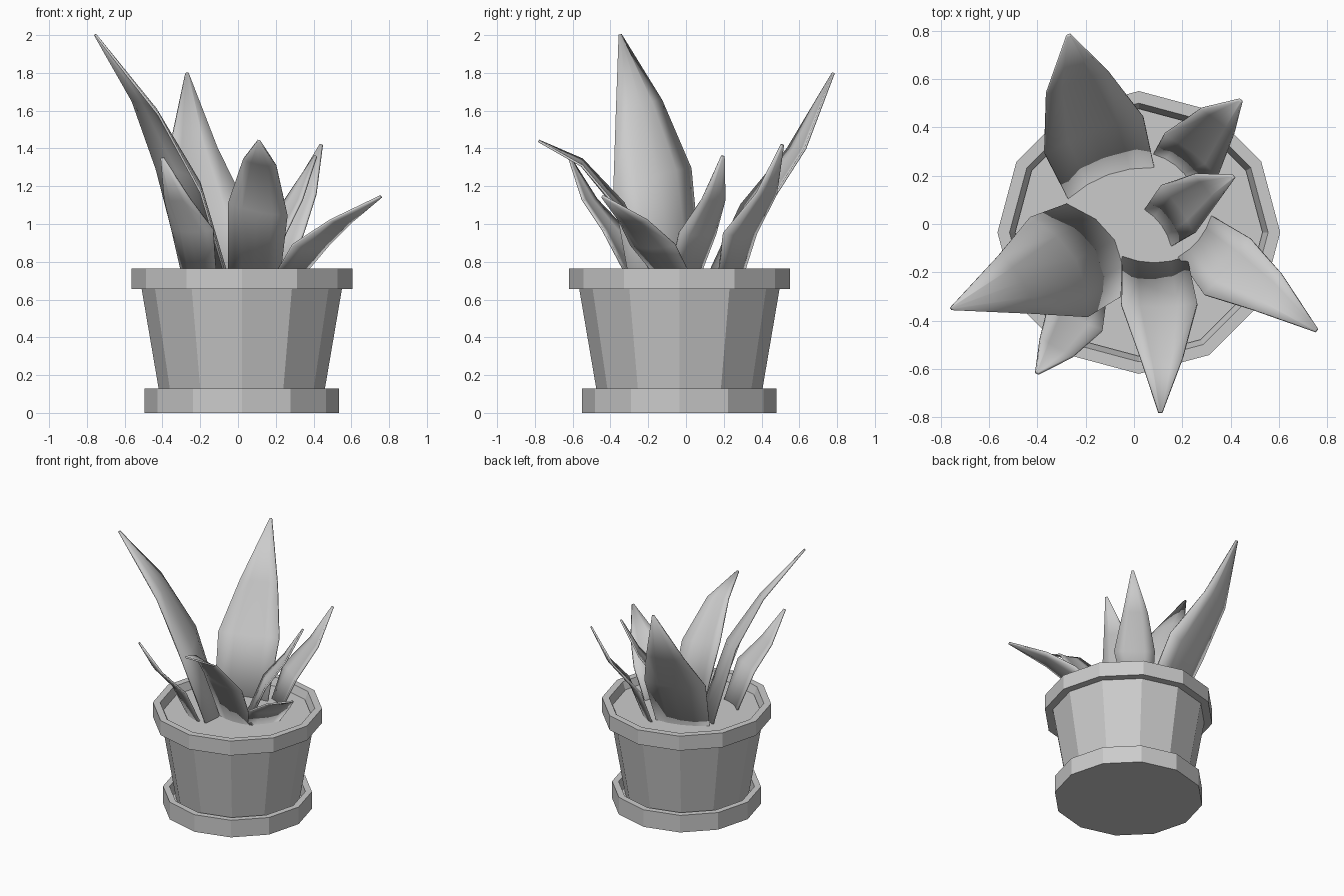
import bpy, bmesh, math
from mathutils import Vector

if "Cube" in bpy.data.objects:
    bpy.data.objects.remove(bpy.data.objects["Cube"])

CENTRE = Vector((0.02, -0.035, 0))
SIDES = 12


def make_object(name, verts, faces):
    mesh = bpy.data.meshes.new(name)
    mesh.from_pydata(verts, [], faces)
    bm = bmesh.new()
    bm.from_mesh(mesh)
    bmesh.ops.remove_doubles(bm, verts=bm.verts, dist=1e-5)
    bmesh.ops.recalc_face_normals(bm, faces=bm.faces)
    bm.to_mesh(mesh)
    bm.free()
    obj = bpy.data.objects.new(name, mesh)
    bpy.context.collection.objects.link(obj)
    return obj


def lathe(name, profile):
    """Closed 12-sided turned solid; first and last rings become caps."""
    verts = [CENTRE + Vector((r * math.cos(math.tau * i / SIDES),
                              r * math.sin(math.tau * i / SIDES), z))
             for r, z in profile for i in range(SIDES)]
    faces = [(k * SIDES + i, k * SIDES + (i + 1) % SIDES,
              (k + 1) * SIDES + (i + 1) % SIDES, (k + 1) * SIDES + i)
             for k in range(len(profile) - 1) for i in range(SIDES)]
    last = (len(profile) - 1) * SIDES
    faces += [tuple(range(SIDES))[::-1], tuple(range(last, last + SIDES))]
    return make_object(name, verts, faces)


def leaf(name, spine, widths, azimuth, roll=0.0, cup=-0.1):
    """Pointed blade: cupped cross-sections swept along a four-point spine."""
    a = math.radians(azimuth)
    side = Vector((math.sin(a), -math.cos(a), roll)).normalized()
    pts = [Vector(p) for p in spine]
    n = 5
    verts = []
    for k, (p, w) in enumerate(zip(pts, widths + [0.015])):
        tangent = pts[min(k + 1, 3)] - pts[max(k - 1, 0)]
        up = side.cross(tangent).normalized()
        if k == 0:
            up = Vector((up.x, up.y, 0)).normalized()
        if up.x * math.cos(a) + up.y * math.sin(a) > 0:
            up = -up                      # towards the middle of the plant
        depth = cup * w * (1 - 0.25 * k)
        for j in range(n):
            t = 2 * j / (n - 1) - 1
            s = side if k else Vector((side.x, side.y, 0)).normalized()
            # keep the edges in place and bow the middle
            verts.append(p + s * (w / 2 * t) + up * (depth * (1 - t * t)))
    faces = [(k * n + j, k * n + j + 1, (k + 1) * n + j + 1, (k + 1) * n + j)
             for k in range(3) for j in range(n - 1)]
    obj = make_object(name, verts, faces)
    mod = obj.modifiers.new("thickness", "SOLIDIFY")
    mod.thickness = 0.012
    mod.offset = 0
    bpy.ops.object.select_all(action="DESELECT")
    bpy.context.view_layer.objects.active = obj
    obj.select_set(True)
    bpy.ops.object.shade_smooth_by_angle(angle=math.radians(30))
    return obj


# Saucer with a shallow recess
lathe("saucer", [(0.515, 0), (0.515, 0.13), (0.47, 0.13), (0.46, 0.04)])

# Tapered pot with overhanging rim
lathe("pot", [(0.425, 0.04), (0.53, 0.655), (0.585, 0.655), (0.585, 0.765),
              (0.535, 0.765), (0.51, 0.69)])

# Soil
lathe("soil", [(0.505, 0.68), (0.512, 0.71)])

# Leaves: spine points, widths, outward direction
leaf("leaf_left_tall",
     [(-.17, -.11, .70), (-.315, -.18, 1.23), (-.49, -.25, 1.615), (-.755, -.35, 2.0)],
     [.44, .49, .29], 210, roll=0.27, cup=0.22)
leaf("leaf_back_tall",
     [(-.095, .17, .70), (-.165, .365, 1.1), (-.235, .585, 1.4), (-.27, .78, 1.8)],
     [.38, .435, .27], 110)
leaf("leaf_back_right",
     [(.16, .23, .70), (.235, .285, .95), (.345, .425, 1.16), (.44, .51, 1.42)],
     [.20, .28, .17], 52)
leaf("leaf_inner_right",
     [(.10, -.015, .70), (.18, .06, .95), (.295, .145, 1.13), (.41, .195, 1.36)],
     [.19, .24, .15], 36)
leaf("leaf_front_right",
     [(.25, -.05, .70), (.385, -.175, .89), (.55, -.28, 1.02), (.755, -.44, 1.145)],
     [.22, .30, .19], -39)
leaf("leaf_front",
     [(.085, -.135, .70), (.105, -.33, 1.08), (.115, -.55, 1.325), (.11, -.78, 1.44)],
     [.27, .32, .18], -90, roll=0.2)
leaf("leaf_front_left",
     [(-.20, -.25, .70), (-.24, -.38, .97), (-.32, -.51, 1.13), (-.40, -.615, 1.35)],
     [.20, .25, .155], -119)
